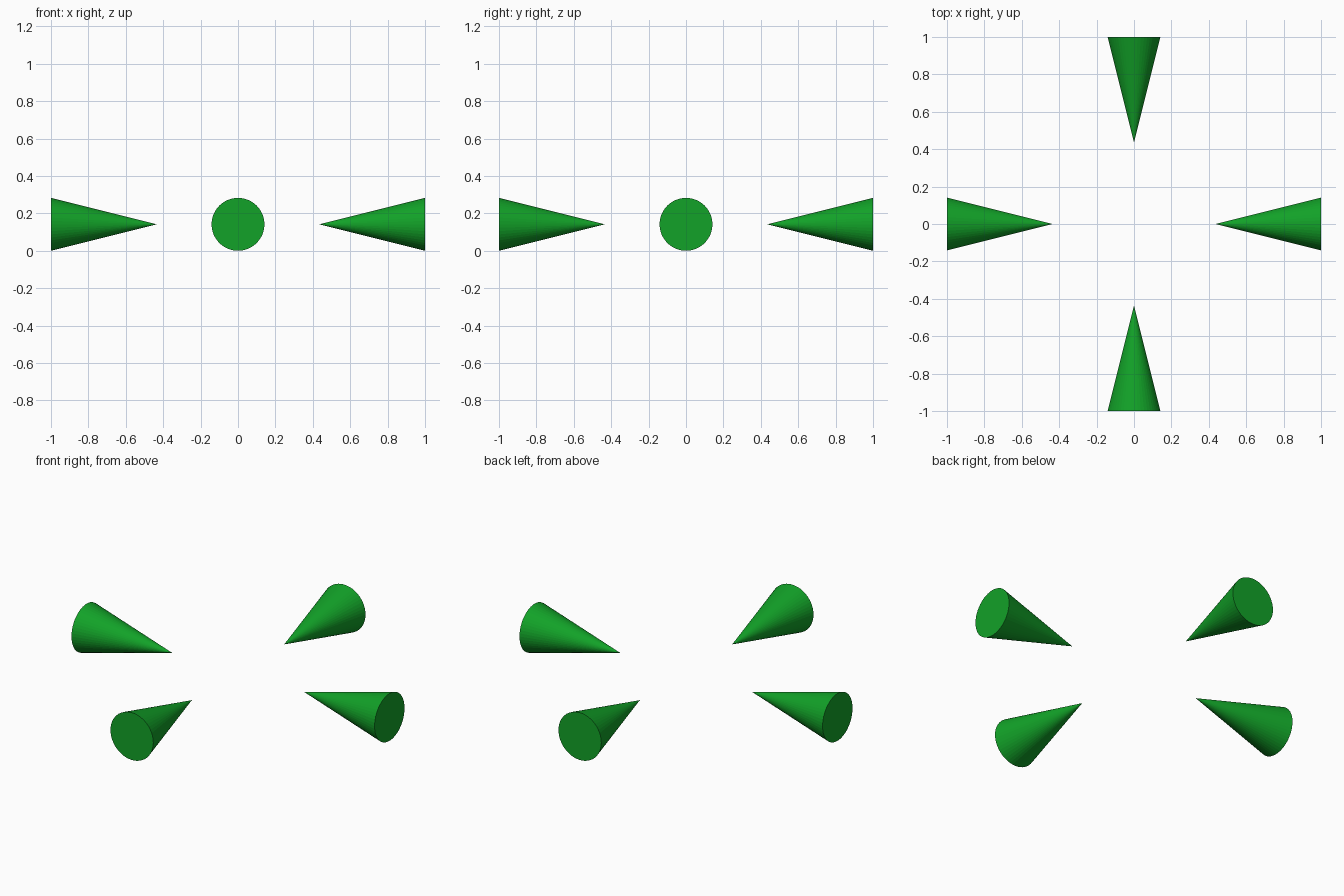
import bpy, math
from mathutils import Matrix

if "Cube" in bpy.data.objects:
    bpy.data.objects.remove(bpy.data.objects["Cube"])

R, APEX = 0.1413, 0.435
LENGTH = 1 - APEX

green = bpy.data.materials.new("green")
green.diffuse_color = (0.006, 0.36, 0.021, 1)
green.use_nodes = True
green.node_tree.nodes["Principled BSDF"].inputs["Base Color"].default_value = green.diffuse_color

# Four cones lying on the ground, tips pointing at the centre
for i, name in enumerate(("right_cone", "back_cone", "left_cone", "front_cone")):
    bpy.ops.mesh.primitive_cone_add(vertices=48, radius1=R, radius2=0, depth=LENGTH)
    cone = bpy.context.object
    cone.name = name
    cone.data.transform(
        Matrix.Rotation(i * math.pi / 2, 4, 'Z')
        @ Matrix.Translation((1 - LENGTH / 2, 0, R))
        @ Matrix.Rotation(-math.pi / 2, 4, 'Y'))
    cone.data.materials.append(green)
